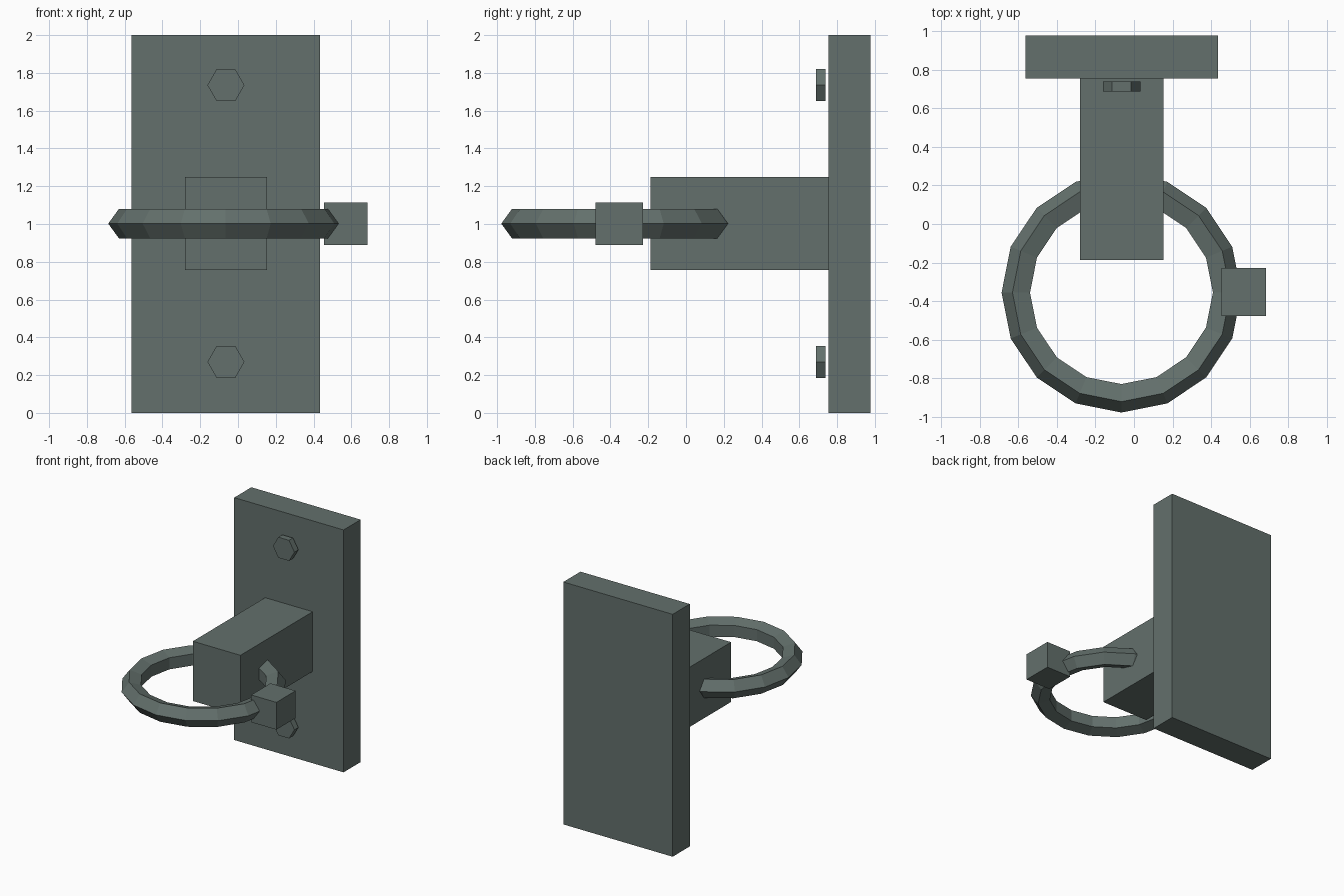
import bpy, bmesh, math
from mathutils import Matrix

if "Cube" in bpy.data.objects:
    bpy.data.objects.remove(bpy.data.objects["Cube"])

metal = bpy.data.materials.new("grey_green_metal")
metal.diffuse_color = (0.125, 0.162, 0.150, 1)
metal.use_nodes = True
metal.node_tree.nodes["Principled BSDF"].inputs["Base Color"].default_value = metal.diffuse_color


def add_object(name, bm):
    bmesh.ops.recalc_face_normals(bm, faces=bm.faces)
    mesh = bpy.data.meshes.new(name)
    bm.to_mesh(mesh)
    bm.free()
    mesh.materials.append(metal)
    obj = bpy.data.objects.new(name, mesh)
    bpy.context.collection.objects.link(obj)
    return obj


def box(name, x, y, z):
    bm = bmesh.new()
    size = Matrix.Diagonal((x[1] - x[0], y[1] - y[0], z[1] - z[0], 1))
    place = Matrix.Translation((sum(x) / 2, sum(y) / 2, sum(z) / 2))
    bmesh.ops.create_cube(bm, size=1, matrix=place @ size)
    return add_object(name, bm)


def hex_bolt(name, x, z):
    bm = bmesh.new()
    place = Matrix.Translation((x, 0.713, z)) @ Matrix.Rotation(math.pi / 2, 4, 'X')
    # corners point sideways, flats lie at top and bottom
    turn = Matrix.Rotation(math.pi / 2, 4, 'Z')
    bmesh.ops.create_cone(bm, cap_ends=True, segments=6, radius1=0.098,
                          radius2=0.098, depth=0.052, matrix=place @ turn)
    return add_object(name, bm)


def ring(name, centre, major, minor, segments, sides):
    bm = bmesh.new()
    loops = []
    for i in range(segments):
        a = 2 * math.pi * i / segments
        loop = []
        for j in range(sides):
            b = 2 * math.pi * j / sides
            r = major + minor * math.cos(b)
            loop.append(bm.verts.new((centre[0] + r * math.cos(a),
                                      centre[1] + r * math.sin(a),
                                      centre[2] + minor * math.sin(b))))
        loops.append(loop)
    for i in range(segments):
        p, q = loops[i], loops[(i + 1) % segments]
        for j in range(sides):
            k = (j + 1) % sides
            bm.faces.new((p[j], q[j], q[k], p[k]))
    return add_object(name, bm)


# wall plate and the arm that carries the ring
box("wall_plate", (-0.563, 0.435), (0.755, 0.978), (0, 2))
box("arm_block", (-0.281, 0.153), (-0.187, 0.756), (0.757, 1.25))

# hanging ring with its clasp
ring("ring", (-0.065, -0.356, 1.002), 0.5405, 0.0815, 16, 5)
box("clasp", (0.455, 0.685), (-0.478, -0.227), (0.89, 1.115))

# bolt heads
hex_bolt("upper_bolt", -0.064, 1.735)
hex_bolt("lower_bolt", -0.064, 0.27)
